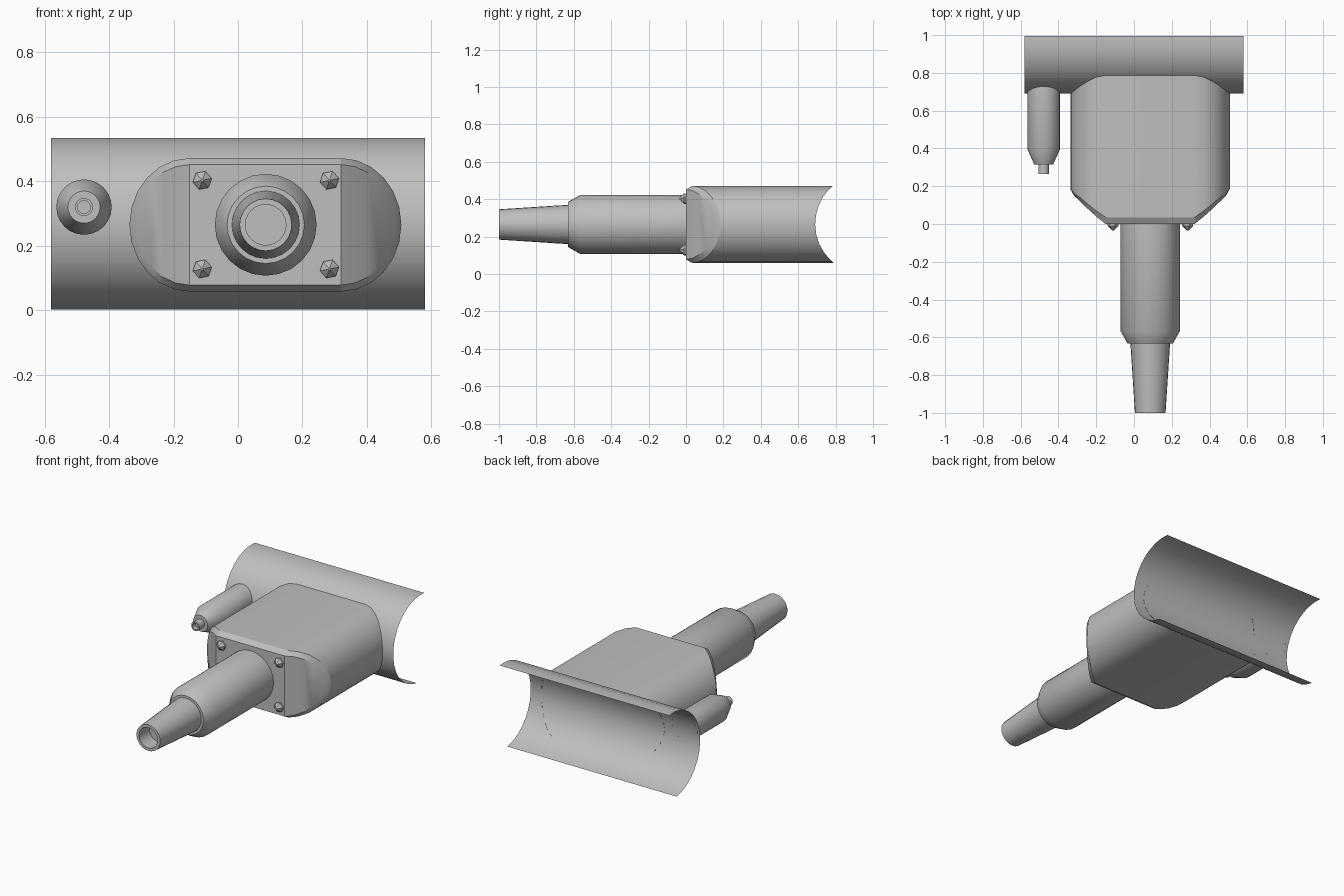
import bpy, bmesh, math

if "Cube" in bpy.data.objects:
    bpy.data.objects.remove(bpy.data.objects["Cube"])

grey = bpy.data.materials.new("light_grey")
grey.diffuse_color = (0.52, 0.52, 0.52, 1)
grey.use_nodes = True
grey.node_tree.nodes["Principled BSDF"].inputs["Base Color"].default_value = grey.diffuse_color


def finish(name, bm, angle=30):
    """Turn a bmesh into a shaded object."""
    bmesh.ops.recalc_face_normals(bm, faces=bm.faces)
    me = bpy.data.meshes.new(name)
    bm.to_mesh(me)
    bm.free()
    me.materials.append(grey)
    ob = bpy.data.objects.new(name, me)
    bpy.context.collection.objects.link(ob)
    bpy.ops.object.select_all(action='DESELECT')
    ob.select_set(True)
    bpy.context.view_layer.objects.active = ob
    bpy.ops.object.shade_smooth_by_angle(angle=math.radians(angle))
    return ob


def bridge(bm, a, b):
    n = len(a)
    for i in range(n):
        bm.faces.new((a[i], a[(i + 1) % n], b[(i + 1) % n], b[i]))


# Half-round section of the mounting shell, as (y, z) points from bottom to top
R, CY, CZ, N = 0.2675, 0.957, 0.2675, 16
arc = []
for k in range(N + 1):
    a = math.radians(-82 + 11.25 * k)
    arc.append((CY - R * math.cos(a), CZ + R * math.sin(a)))


def shell_y(z):
    """Depth of the shell surface at height z."""
    for (y0, z0), (y1, z1) in zip(arc, arc[1:]):
        if z0 <= z <= z1:
            return y0 + (y1 - y0) * (z - z0) / (z1 - z0)
    return 1.0


def turned(name, x, z, profile, seg, to_shell=False, angle=30, turn=0.0):
    """Revolve (radius, y) points round an axis along y; the last ring is capped."""
    bm = bmesh.new()
    rings = []
    for i, (r, y) in enumerate(profile):
        ring = []
        for s in range(seg):
            a = 2 * math.pi * s / seg + turn
            pz = z + r * math.sin(a)
            py = shell_y(pz) if to_shell and i == 0 else y
            ring.append(bm.verts.new((x + r * math.cos(a), py, pz)))
        rings.append(ring)
    for a, b in zip(rings, rings[1:]):
        bridge(bm, a, b)
    bm.faces.new(rings[-1])
    return finish(name, bm, angle)


# Mounting shell: a thin open sheet
bm = bmesh.new()
ends = [[bm.verts.new((x, y, z)) for y, z in arc] for x in (-0.58, 0.58)]
for k in range(N):
    bm.faces.new((ends[0][k], ends[1][k], ends[1][k + 1], ends[0][k + 1]))
finish("mounting_shell", bm)

# Housing: oval block with swept-back ends, chamfered front, back fitted to the shell
X0, X1, ZC, HZ, EX, Q = -0.15, 0.32, 0.265, 0.207, 0.187, 6


def outline(inset):
    """Upper half of the oval as (x, half height, sweep), left to right."""
    left, right = [], []
    for k in range(Q + 1):
        a = math.pi / 2 * k / Q
        c, h = math.cos(a), (HZ - inset) * math.sin(a)
        sweep = 0.15 * c ** 1.1 if k < Q else 0.0
        left.append((X0 - (EX - inset) * c, h, sweep))
        right.append((X1 + (EX - inset) * c, h, sweep))
    return left + right[::-1]


bm = bmesh.new()


def ring(inset, depth):
    """Closed ring of the oval; depth None follows the shell."""
    pts = outline(inset)
    loop = [(x, ZC + h, s) for x, h, s in pts]
    loop += [(x, ZC - h, s) for x, h, s in pts[-2:0:-1]]
    return [bm.verts.new((x, shell_y(z) if depth is None else s + depth, z))
            for x, z, s in loop]


back, outer, inner = ring(0, None), ring(0, 0.035), ring(0.02, 0)
bridge(bm, back, outer)
bridge(bm, outer, inner)
m = len(outline(0))
top = inner[:m]
bottom = [inner[0]] + inner[:m - 1:-1] + [inner[m - 1]]
for i in range(m - 1):
    quad = [top[i], top[i + 1], bottom[i + 1], bottom[i]]
    bm.faces.new(list(dict.fromkeys(quad)))
finish("housing", bm, 25)

# Cable sleeve with stepped shoulder, tapered nozzle and hollow tip
turned("cable_sleeve", 0.086, ZC,
       [(0.158, 0), (0.158, -0.565), (0.12, -0.632), (0.105, -0.632),
        (0.081, -1.0), (0.063, -1.0), (0.063, -0.90)], 24)

# Side plug with tapered end and hollow nub
turned("side_plug", -0.478, 0.32,
       [(0.086, 0.72), (0.086, 0.395), (0.05, 0.315), (0.028, 0.315),
        (0.028, 0.265), (0.02, 0.265), (0.02, 0.295)], 24, to_shell=True)

# Four screws on the housing front
for x in (-0.111, 0.284):
    for z in (0.128, 0.403):
        turned("screw", x, z, [(0.03, 0.003), (0.03, -0.01), (0.004, -0.035)],
               6, angle=20, turn=0.2)
